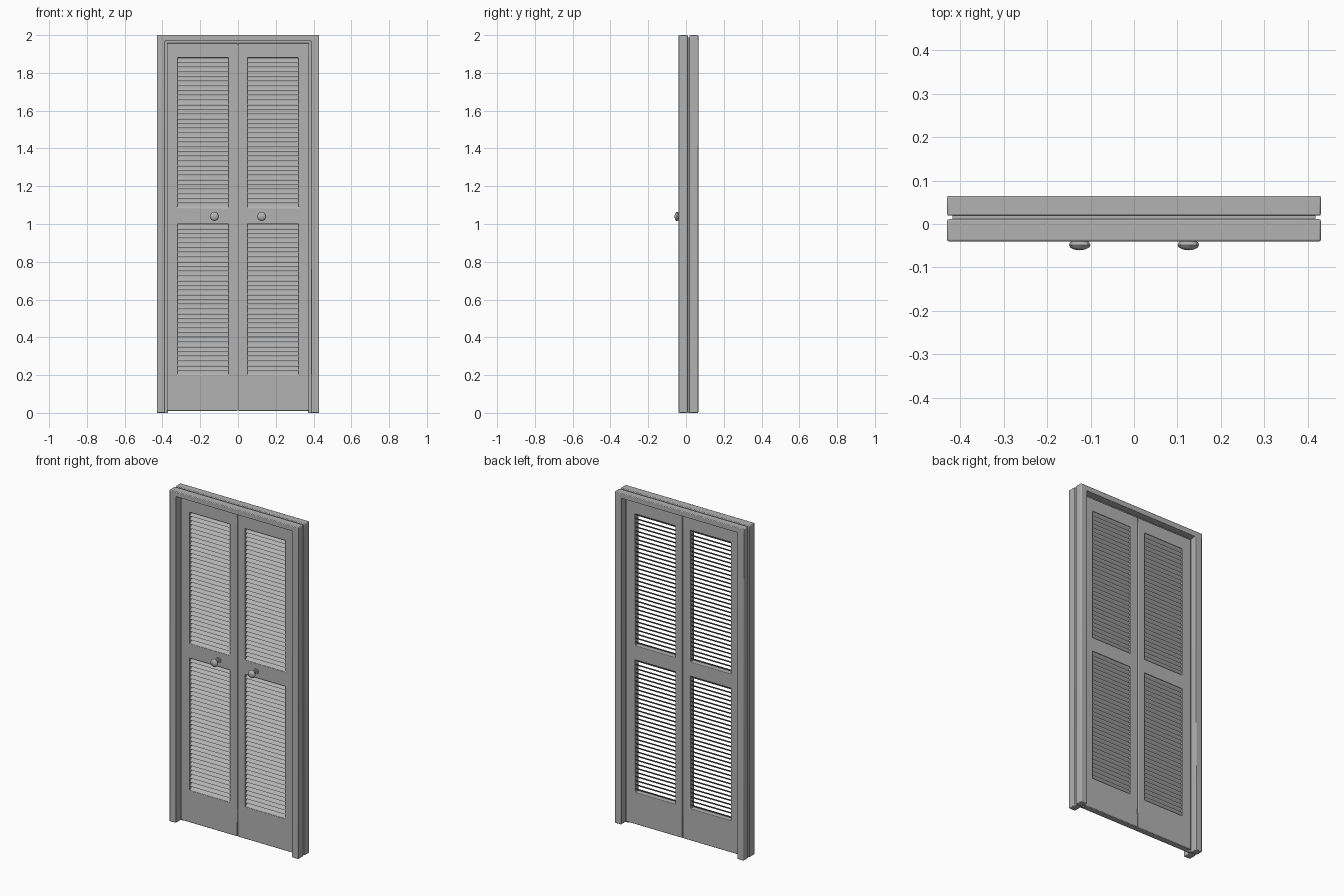
import bpy, bmesh, math
from mathutils import Matrix

cube = bpy.data.objects.get("Cube")
if cube:
    bpy.data.objects.remove(cube, do_unlink=True)

grey = bpy.data.materials.new("painted_grey")
grey.use_nodes = True
colour = (0.45, 0.45, 0.45, 1)
grey.diffuse_color = colour
grey.node_tree.nodes["Principled BSDF"].inputs["Base Color"].default_value = colour


def finish(name, bm, bevel=0.0, angle=40):
    """Turn a bmesh into a shaded, optionally bevelled object."""
    bmesh.ops.recalc_face_normals(bm, faces=bm.faces)
    mesh = bpy.data.meshes.new(name)
    bm.to_mesh(mesh)
    bm.free()
    mesh.materials.append(grey)
    obj = bpy.data.objects.new(name, mesh)
    bpy.context.collection.objects.link(obj)
    bpy.ops.object.select_all(action="DESELECT")
    obj.select_set(True)
    bpy.context.view_layer.objects.active = obj
    bpy.ops.object.shade_smooth_by_angle(angle=math.radians(angle))
    if bevel:
        mod = obj.modifiers.new("soft_edges", "BEVEL")
        mod.width = bevel
        mod.segments = 2
        mod.limit_method = "ANGLE"
    return obj


def slab(name, xs, zs, holes, front, back, bevel):
    """Upright board on a grid of x and z lines, with some cells left open."""
    bm = bmesh.new()
    verts = [[bm.verts.new((x, front, z)) for z in zs] for x in xs]
    for i in range(len(xs) - 1):
        for j in range(len(zs) - 1):
            if (i, j) not in holes:
                bm.faces.new((verts[i][j], verts[i + 1][j],
                              verts[i + 1][j + 1], verts[i][j + 1]))
    for v in [v for v in bm.verts if not v.link_faces]:
        bm.verts.remove(v)
    ext = bmesh.ops.extrude_face_region(bm, geom=bm.faces[:])
    top = [g for g in ext["geom"] if isinstance(g, bmesh.types.BMVert)]
    bmesh.ops.translate(bm, verts=top, vec=(0, back - front, 0))
    return finish(name, bm, bevel)


def casing(name, outer, inner, top, head, front, back, bevel):
    """Two jambs and a header in one piece."""
    slab(name, [-outer, -inner, inner, outer], [0, head, top], {(1, 0)},
         front, back, bevel)


# Door frame: two casings with a narrow core set back between them
casing("front_casing", 0.43, 0.387, 2.0, 1.968, -0.04, 0.011, 0.004)
casing("back_casing", 0.43, 0.387, 2.0, 1.968, 0.019, 0.065, 0.004)
casing("frame_core", 0.418, 0.37, 1.988, 1.95, 0.01, 0.02, 0)

DOOR_FRONT, DOOR_BACK = -0.006, 0.032
PANELS = {"lower": (0.2, 1.0), "upper": (1.085, 1.88)}
PITCH = 0.025


def louvres(name, x0, x1, z0, z1):
    """Stack of thin rounded slats, low at the front and high at the back."""
    steps = 6
    outline = [(math.cos(a), math.sin(a)) for a in
               (math.tau * k / (2 * steps) for k in range(2 * steps))]
    tilt = math.atan2(0.024, 0.028)
    count = round((z1 - z0) / PITCH)
    mid_y = (DOOR_FRONT + DOOR_BACK) / 2
    bm = bmesh.new()
    face = bm.faces.new([bm.verts.new((0, c * 0.0185, s * 0.0018))
                         for c, s in outline])
    ext = bmesh.ops.extrude_face_region(bm, geom=[face])
    end = [g for g in ext["geom"] if isinstance(g, bmesh.types.BMVert)]
    bmesh.ops.translate(bm, verts=end, vec=(x1 - x0, 0, 0))
    place = (Matrix.Translation((x0, mid_y, z0 + PITCH / 2))
             @ Matrix.Rotation(tilt, 4, "X"))
    bmesh.ops.transform(bm, matrix=place, verts=bm.verts)
    obj = finish(name, bm, angle=60)
    mod = obj.modifiers.new("stack", "ARRAY")
    mod.count = count
    mod.use_relative_offset = False
    mod.use_constant_offset = True
    mod.constant_offset_displace = (0, 0, (z1 - z0) / count)


def knob(name, x, z):
    """Faceted knob on a short stem with a small base plate."""
    bm = bmesh.new()
    turn = Matrix.Rotation(math.pi / 2, 4, "X")
    for radius, front, back in ((0.009, -0.045, DOOR_FRONT + 0.005),
                                (0.017, DOOR_FRONT - 0.006, DOOR_FRONT + 0.005)):
        bmesh.ops.create_cone(
            bm, cap_ends=True, segments=8, radius1=radius, radius2=radius,
            depth=back - front,
            matrix=Matrix.Translation((x, (front + back) / 2, z)) @ turn)
    bmesh.ops.create_uvsphere(
        bm, u_segments=8, v_segments=6, radius=0.025,
        matrix=Matrix.Translation((x, -0.048, z)) @ turn
        @ Matrix.Diagonal((1, 1, 0.5, 1)))
    finish(name, bm)


# Door leaves with louvred panels and knobs
for side, sign in (("left", 1), ("right", -1)):
    xs = sorted(sign * x for x in (0.0015, 0.05, 0.32, 0.377))
    zs = [0.01, *PANELS["lower"], *PANELS["upper"], 1.958]
    slab(side + "_door", xs, zs, {(1, 1), (1, 3)}, DOOR_FRONT, DOOR_BACK, 0.003)
    for level, (z0, z1) in PANELS.items():
        louvres(f"{side}_{level}_louvres", xs[1] - 0.005, xs[2] + 0.005, z0, z1)
    knob(side + "_knob", sign * 0.125, 1.04)
